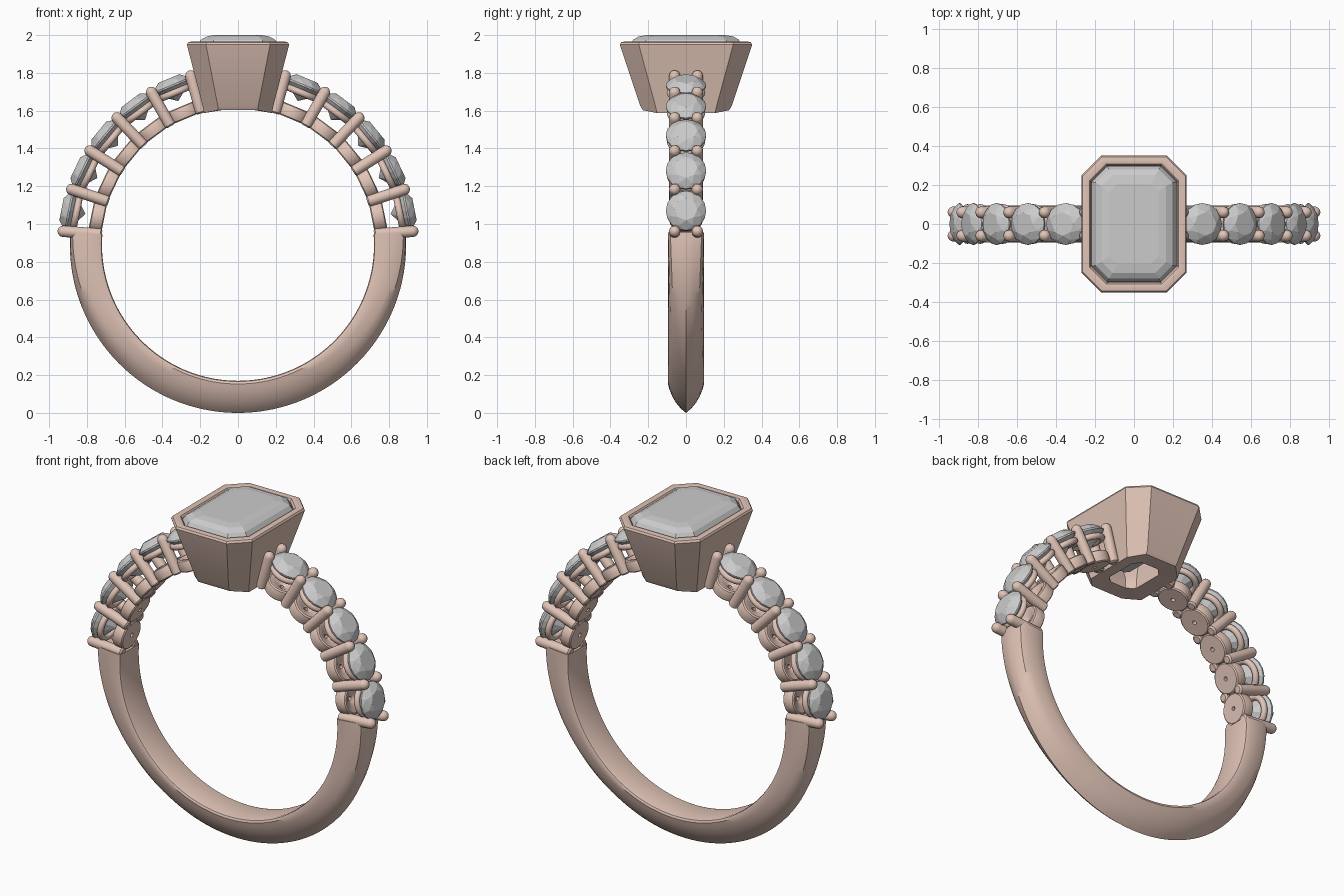
import bpy, bmesh, math
from mathutils import Matrix

if "Cube" in bpy.data.objects:
    bpy.data.objects.remove(bpy.data.objects["Cube"])

CZ, R_IN, R_OUT = 0.89, 0.72, 0.89      # finger hole centre height, band radii

gold = bpy.data.materials.new("rose_metal")
gold.diffuse_color = (0.75, 0.55, 0.47, 1)
gold.use_nodes = True
gold.node_tree.nodes["Principled BSDF"].inputs["Base Color"].default_value = gold.diffuse_color


def to_mesh(bm, name, metal=True):
    bmesh.ops.recalc_face_normals(bm, faces=bm.faces)
    me = bpy.data.meshes.new(name)
    bm.to_mesh(me)
    bm.free()
    if metal:
        me.materials.append(gold)
        me.shade_smooth()
        me.set_sharp_from_angle(angle=math.radians(35))
    return me


def place(me, name, mat=None):
    ob = bpy.data.objects.new(name, me)
    bpy.context.collection.objects.link(ob)
    if mat:
        ob.matrix_world = mat
    return ob


def skin(bm, rings, closed=False):
    """Bridge equal-length rings of points with quads."""
    vs = [[bm.verts.new(p) for p in ring] for ring in rings]
    m = len(vs[0])
    for i in range(len(vs) if closed else len(vs) - 1):
        a, b = vs[i], vs[(i + 1) % len(vs)]
        for j in range(m):
            k = (j + 1) % m
            bm.faces.new((a[j], a[k], b[k], b[j]))
    return vs


def circle(r, z, n, off=0.0):
    return [(r * math.cos(2 * math.pi * (i + off) / n),
             r * math.sin(2 * math.pi * (i + off) / n), z) for i in range(n)]


def octagon(x, y, c, z):
    pts = [(x, c - y), (x, y - c), (x - c, y), (c - x, y),
           (-x, y - c), (-x, c - y), (c - x, -y), (x - c, -y)]
    # z=None follows the finger hole
    return [(px, py, z if z is not None else CZ + math.sqrt(R_IN ** 2 - px ** 2))
            for px, py in pts]


def lathe(profile, n, name, closed=False):
    bm = bmesh.new()
    vs = skin(bm, [circle(r, z, n) for r, z in profile], closed)
    if not closed:
        bm.faces.new(vs[0])
        bm.faces.new(vs[-1])
    return to_mesh(bm, name)


def hull(rings, name):
    bm = bmesh.new()
    for ring in rings:
        for p in ring:
            bm.verts.new(p)
    bmesh.ops.convex_hull(bm, input=bm.verts)
    bmesh.ops.dissolve_limit(bm, angle_limit=0.01, verts=bm.verts, edges=bm.edges)
    return to_mesh(bm, name, metal=False)


# Shank: flat-topped section at the ends blending to a knife edge at the bottom
knife = [(0.078, 0.72), (0.09, 0.724), (0.095, 0.737), (0.088, 0.765),
         (0.074, 0.80), (0.054, 0.835), (0.028, 0.867), (0, R_OUT)]
flat = [(0.078, 0.72), (0.09, 0.724), (0.095, 0.737), (0.095, 0.79),
        (0.094, 0.845), (0.082, 0.876), (0.045, 0.887), (0, R_OUT)]
start, end, steps = math.radians(4.4), math.radians(-184.4), 96
sections = []
for i in range(steps + 1):
    a = start + (end - start) * i / steps
    k = min(1, max(0, -math.sin(a) * 1.1 + 0.05))
    half = [(f[0] + (q[0] - f[0]) * k, f[1] + (q[1] - f[1]) * k)
            for f, q in zip(flat, knife)]
    loop = half + [(-y, r) for y, r in reversed(half[:-1])]
    sections.append([(r * math.cos(a), y, CZ + r * math.sin(a)) for y, r in loop])
bm = bmesh.new()
vs = skin(bm, sections)
bm.faces.new(vs[0])
bm.faces.new(vs[-1])
place(to_mesh(bm, "shank"), "shank")

# Bezel: tapered octagonal cup with a rounded rim and open bottom
bm = bmesh.new()
skin(bm, [octagon(0.18, 0.228, 0.075, None),
          octagon(0.187, 0.242, 0.08, 1.625),
          octagon(0.267, 0.346, 0.1, 1.935),
          octagon(0.27, 0.35, 0.1, 1.95),
          octagon(0.264, 0.344, 0.098, 1.962),
          octagon(0.245, 0.325, 0.092, 1.966),
          octagon(0.228, 0.308, 0.086, 1.962),
          octagon(0.22, 0.30, 0.083, 1.95),
          octagon(0.22, 0.30, 0.083, 1.91),
          octagon(0.10, 0.14, 0.045, 1.68),
          octagon(0.095, 0.135, 0.04, None)], closed=True)
place(to_mesh(bm, "bezel"), "bezel")

# Centre stone: step cut
place(hull([octagon(0.125, 0.205, 0.04, 2.0),
            octagon(0.165, 0.25, 0.055, 1.993),
            octagon(0.197, 0.28, 0.068, 1.975),
            octagon(0.217, 0.297, 0.08, 1.945),
            octagon(0.217, 0.297, 0.08, 1.925),
            octagon(0.15, 0.23, 0.055, 1.80),
            octagon(0.06, 0.13, 0.02, 1.70)], "centre_stone"), "centre_stone")

# Side stone parts: local z is the distance from the ring centre
G = 0.912
stone = hull([circle(0.06, G + 0.041, 8),
              circle(0.088, G + 0.024, 8, 0.5),
              circle(0.107, G + 0.004, 16),
              circle(0.107, G - 0.005, 16),
              circle(0.055, G - 0.05, 8, 0.5),
              [(0, 0, G - 0.088)]], "side_stone")
seat = lathe([(0.084 + 0.018 * math.cos(t * math.pi / 6),
               0.872 + 0.018 * math.sin(t * math.pi / 6)) for t in range(12)],
             32, "stone_seat", closed=True)
cup = lathe([(0.012, 0.722), (0.082, 0.722), (0.089, 0.728), (0.091, 0.74),
             (0.091, 0.775), (0.087, 0.787), (0.078, 0.792), (0.06, 0.79),
             (0.012, 0.76)], 32, "base_cup", closed=True)
PR = 0.03
prong = lathe([(0.02, 0.722), (PR, 0.73)] +
              [(PR * math.cos(t), 0.928 + PR * math.sin(t))
               for t in (0, 0.4, 0.8, 1.2, 1.5)], 16, "prong")


def polar(side, deg, y=0.0):
    return (Matrix.Translation((0, 0, CZ))
            @ Matrix.Rotation(side * math.radians(90 - deg), 4, 'Y')
            @ Matrix.Translation((0, y, 0)))


# Five stones and six prong pairs up each shoulder
for side, label in ((1, "right"), (-1, "left")):
    for i in range(5):
        m = polar(side, 11.4 + 14 * i)
        for me in (stone, seat, cup):
            place(me, f"{label}_{me.name}_{i + 1}", m)
    for i in range(6):
        for y, face in ((-0.06, "front"), (0.06, "back")):
            place(prong, f"{label}_{face}_prong_{i + 1}", polar(side, 4.4 + 14 * i, y))
